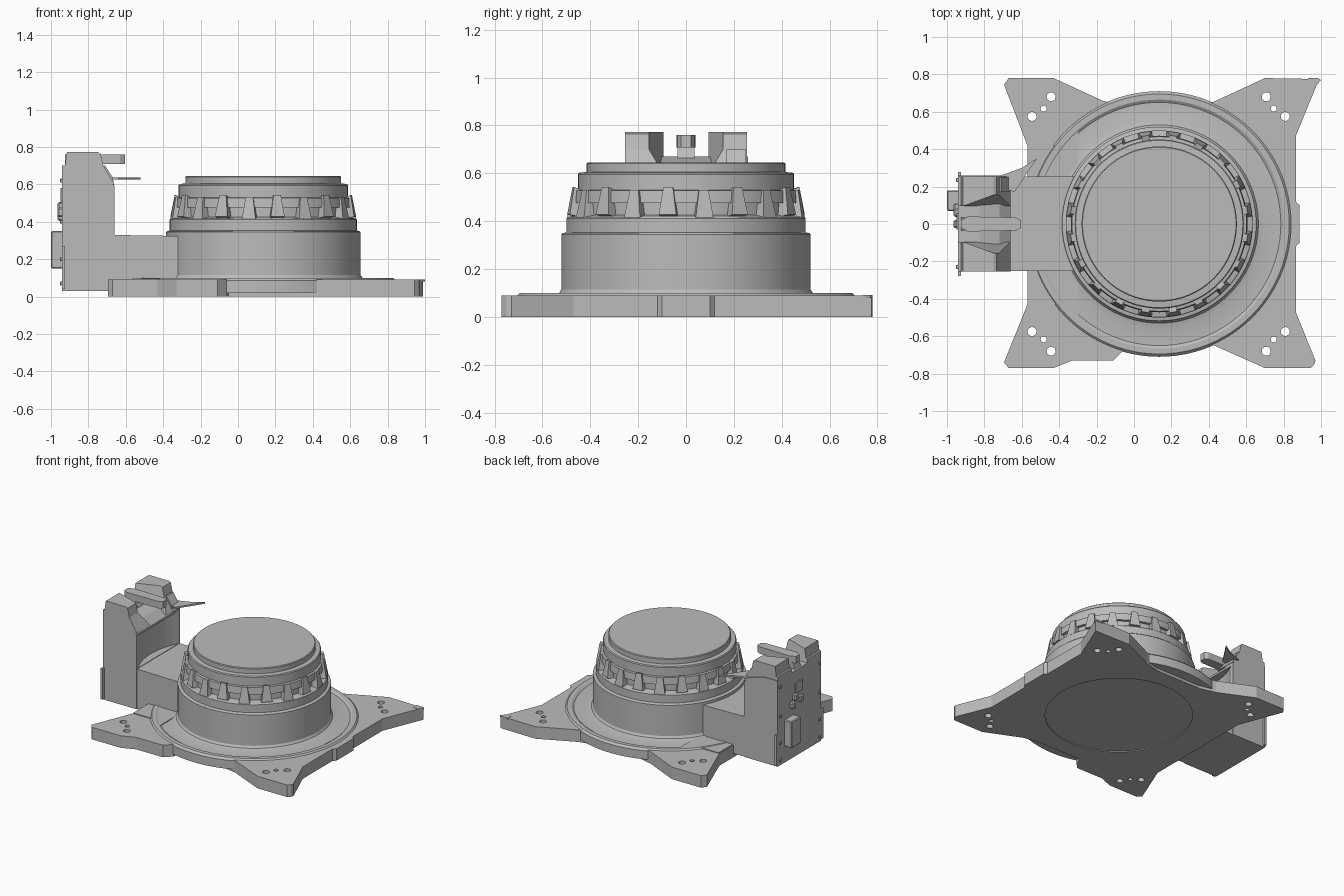
import bpy, bmesh, math
from mathutils import Matrix, Vector

if "Cube" in bpy.data.objects:
    bpy.data.objects.remove(bpy.data.objects["Cube"], do_unlink=True)

grey = bpy.data.materials.new("plain grey")
grey.use_nodes = True
grey.diffuse_color = (0.5, 0.5, 0.5, 1)
grey.node_tree.nodes["Principled BSDF"].inputs["Base Color"].default_value = (0.5, 0.5, 0.5, 1)

CX = 0.135  # drum axis


def finish(name, bm, smooth=False):
    bmesh.ops.recalc_face_normals(bm, faces=bm.faces)
    mesh = bpy.data.meshes.new(name)
    bm.to_mesh(mesh)
    bm.free()
    mesh.materials.append(grey)
    obj = bpy.data.objects.new(name, mesh)
    bpy.context.collection.objects.link(obj)
    if smooth:
        activate(obj)
        bpy.ops.object.shade_smooth_by_angle(angle=math.radians(30))
    return obj


def activate(obj):
    bpy.ops.object.select_all(action='DESELECT')
    obj.select_set(True)
    bpy.context.view_layer.objects.active = obj


def add_prism(bm, points, lo, hi, axis='z'):
    """Extrude an outline along z (points are x, y) or y (points are x, z)."""
    put = (lambda a, b, h: (a, b, h)) if axis == 'z' else (lambda a, b, h: (a, h, b))
    low = [bm.verts.new(put(a, b, lo)) for a, b in points]
    top = [bm.verts.new(put(a, b, hi)) for a, b in points]
    bm.faces.new(low)
    bm.faces.new(top)
    for i in range(len(points)):
        j = (i + 1) % len(points)
        bm.faces.new((low[i], low[j], top[j], top[i]))


def prism(name, points, lo, hi, axis='z'):
    bm = bmesh.new()
    add_prism(bm, points, lo, hi, axis)
    return finish(name, bm)


def box(name, x, y, z, bevel=0):
    bm = bmesh.new()
    add_prism(bm, [(x[0], y[0]), (x[1], y[0]), (x[1], y[1]), (x[0], y[1])], *z)
    if bevel:
        bmesh.ops.bevel(bm, geom=bm.edges[:], offset=bevel, segments=1, affect='EDGES')
    return finish(name, bm)


def circle(x, y, r, n):
    return [(x + r * math.cos(math.tau * i / n), y + r * math.sin(math.tau * i / n)) for i in range(n)]


def lathe(name, profile, n=96):
    bm = bmesh.new()
    verts = [bm.verts.new((r, 0, z)) for r, z in profile]
    edges = [bm.edges.new(p) for p in zip(verts, verts[1:])]
    bmesh.ops.spin(bm, geom=verts + edges, cent=(0, 0, 0), axis=(0, 0, 1),
                   angle=math.tau, steps=n, use_duplicate=False)
    bmesh.ops.remove_doubles(bm, verts=bm.verts, dist=0.0005)
    bmesh.ops.translate(bm, verts=bm.verts, vec=(CX, 0, 0))
    return finish(name, bm, True)


def cut(obj, cutter):
    cutter.hide_render = True
    mod = obj.modifiers.new("cut", 'BOOLEAN')
    mod.operation, mod.solver, mod.object = 'DIFFERENCE', 'EXACT', cutter
    activate(obj)
    bpy.ops.object.modifier_apply(modifier=mod.name)
    bpy.data.objects.remove(cutter, do_unlink=True)


# Base plate with four flared corners
plate = prism("base_plate", [
    (-.67, .78), (-.43, .78), (-.17, .66), (-.05, .63), (.32, .63), (.43, .655), (.70, .78),
    (.99, .775), (.865, .47), (.865, .12), (.885, .1), (.885, -.1), (.865, -.12), (.865, -.47),
    (.97, -.73), (.965, -.75), (.945, -.77), (.70, -.77), (.43, -.65), (.32, -.63), (-.05, -.63),
    (-.06, -.68), (-.11, -.73), (-.33, -.73), (-.43, -.77), (-.67, -.77), (-.695, -.74),
    (-.57, -.43), (-.57, .42), (-.695, .745)], 0, .09)

# Bolt holes at each corner and the shallow disc underneath
bm = bmesh.new()
for side in (-1, 1):
    for end in (-1, 1):
        for dx, y, r in ((.575, .68, .024), (.615, .617, .016), (.677, .575, .024)):
            add_prism(bm, circle(.132 + side * dx, end * y, r, 16), -.05, .2)
add_prism(bm, circle(CX, 0, .5, 64), -.05, .006)
cut(plate, finish("hole_cutter", bm))

# Sharp tip on one corner
prism("corner_tip", [(.93, .74), (.975, .74), (1.0, .77), (.985, .78), (.93, .78)], .08, .092)

# Raised pad between plate and arm
prism("arm_pad", [(-.565, -.43), (-.41, -.43), (-.3, -.5), (-.3, .5), (-.36, .47),
                  (-.41, .42), (-.565, .42)], .08, .096)

# Flange and stepped drum
lathe("flange_and_drum", [
    (0, .02), (.71, .02), (.71, .085), (.695, .1), (.665, .1), (.65, .09), (.56, .092), (.53, .1),
    (.52, .115), (.52, .345), (.515, .35), (.5, .353), (.5, .412), (.495, .417), (.452, .425),
    (.452, .595), (.447, .602), (.415, .605), (.415, .64), (.41, .645), (0, .645)])
lathe("grip_band", [(.44, .475), (.472, .475), (.467, .527), (.44, .532)])

# Tapered grip lugs around the drum
bm = bmesh.new()
LUGS = 20
for i in range(LUGS):
    lug = bmesh.ops.create_cube(bm, size=1)["verts"]
    for v in lug:
        low, outer = v.co.z < 0, v.co.x > 0
        v.co.x = (.497 if low else .477) if outer else .44
        v.co.y *= .075 if low else .04
        v.co.z = (.415 if low else .53) + (.012 if outer and i % 2 else 0)
    turn = Matrix.Rotation(math.tau * (i + .5) / LUGS, 3, 'Z')
    bmesh.ops.rotate(bm, verts=lug, cent=(0, 0, 0), matrix=turn)
bmesh.ops.translate(bm, verts=bm.verts, vec=(CX, 0, 0))
finish("grip_lugs", bm)

# Side arm and tower with a hollowed inner face
prism("side_arm", [(-.90, .03), (-.2, .03), (-.2, .322), (-.9, .333)], -.25, .255, 'y')
tower = prism("tower", [(-.94, .03), (-.66, .03), (-.66, .59), (-.72, .64), (-.83, .67),
                        (-.94, .67)], -.255, .26, 'y')
cut(tower, prism("hollow_cutter", circle(-.22, 0, .5, 64), .333, .575))

# Flared edge strips beside the back panel
for side in (-1, 1):
    box("edge_strip", (-.942, -.925), sorted((side * .25, side * .277)), (.04, .27))

# Twin posts on the tower
for side, name in ((-1, "front_post"), (1, "rear_post")):
    outline = [(-.94, .6), (-.66, .6), (-.72, .70), (-.735, .765), (-.75, .772),
               (-.915, .772), (-.925, .70), (-.94, .70)]
    post = prism(name, outline, *sorted((side * .095, side * .255)), 'y')
    for v in post.data.vertices:  # inner corner leans away from the lever
        if abs(v.co.y) < .1 and v.co.x > -.8 and v.co.z > .65:
            v.co.y = side * .155

# Lever on its pedestal
prism("lever_pedestal", [(-.93, .65), (-.8, .65), (-.83, .715), (-.91, .715)], -.035, .035, 'y')
prism("lever", [(-.925, -.02), (-.89, -.04), (-.63, -.035), (-.605, -.02), (-.605, .02),
                (-.63, .035), (-.89, .04), (-.925, .02)], .708, .76)

# Pointed blade beside the tower
prism("blade", [(-.72, .2), (-.64, .17), (-.52, .35), (-.6, .3), (-.71, .26)], .625, .637)
prism("blade_bracket", [(-.74, .58), (-.66, .58), (-.67, .637), (-.71, .7), (-.74, .7)], .17, .25, 'y')

# Fittings on the back panel
box("connector", (-1, -.93), (.07, .18), (.15, .35), .006)
box("panel_cover", (-.95, -.93), (-.03, .06), (.5, .58), .003)
for y, z in ((-.0, .45), (.09, .43), (.06, .48)):
    box("panel_knob", (-.965, -.93), (y - .022, y + .022), (z - .025, z + .025), .008)
for y in (-.23, .235):
    for z in (.07, .2, .4, .62):
        box("panel_screw", (-.952, -.93), (y - .01, y + .01), (z - .01, z + .01), .003)
